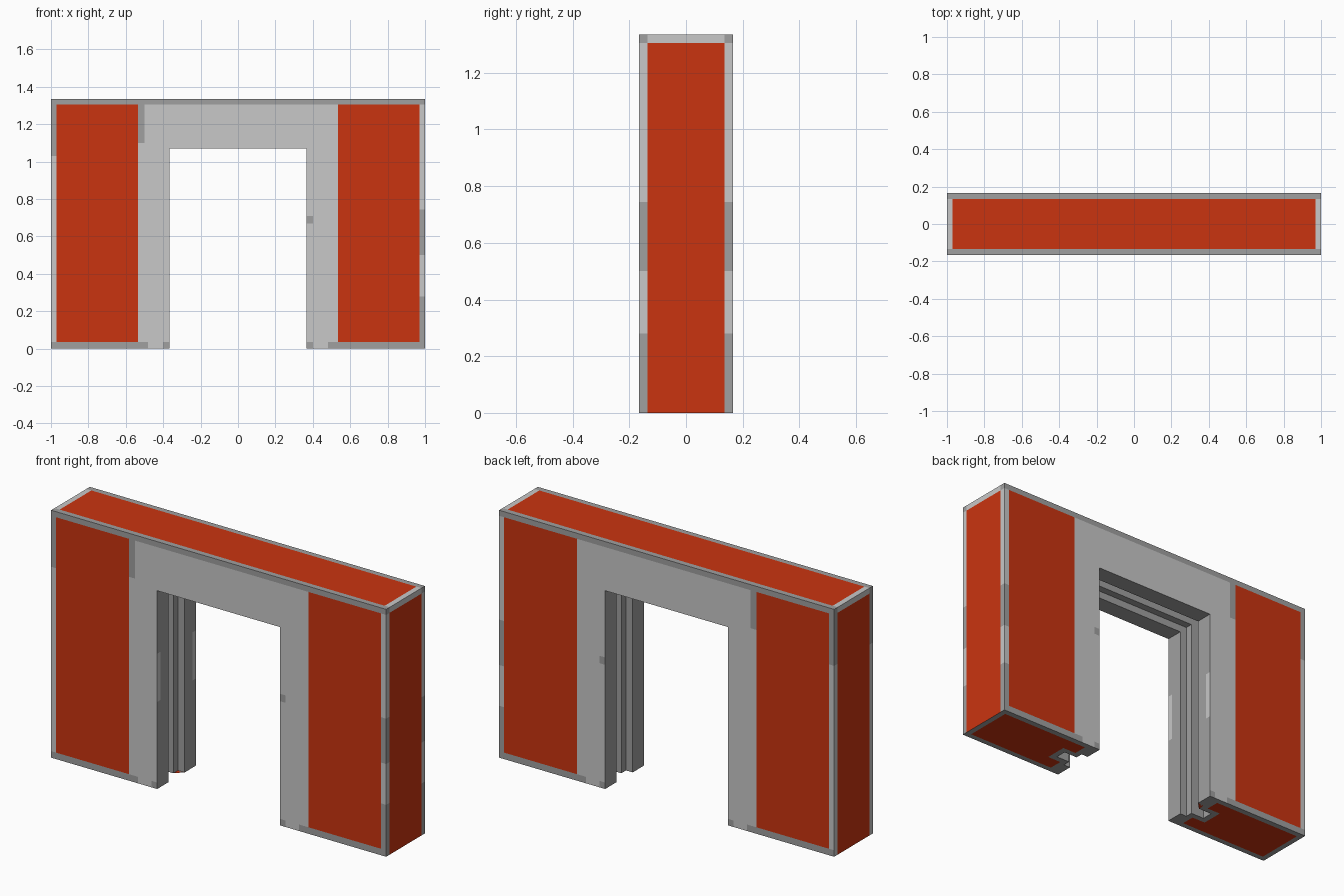
import bpy, bmesh
from mathutils import Vector

if "Cube" in bpy.data.objects:
    bpy.data.objects.remove(bpy.data.objects["Cube"])

# Overall sizes
HX, HY, TOP = 1.0, 0.165, 1.335        # half width, half depth, height
DX, DZ = 0.367, 1.07                   # doorway half width and height


def material(name, rgb):
    m = bpy.data.materials.new(name)
    m.diffuse_color = (*rgb, 1)
    m.use_nodes = True
    m.node_tree.nodes["Principled BSDF"].inputs["Base Color"].default_value = m.diffuse_color
    return m


LIGHT, DARK, ORANGE = 0, 1, 2
mats = [material("light_grey", (0.58, 0.58, 0.58)),
        material("dark_grey", (0.35, 0.35, 0.35)),
        material("orange", (0.59, 0.034, 0.005))]

# Frame cross-section: (distance from the opening, y); None marks the outer edge
half = [(0.12, 0.03), (0.04, 0.03), (0.04, 0.07), (0.0, 0.07), (0.0, HY), (None, HY)]
section = half + [(u, -y) for u, y in reversed(half)]


def ring(side, at_top):
    pts = []
    for u, y in section:
        x = HX if u is None else DX + u
        z = TOP if u is None else DZ + u
        pts.append(Vector((side * x, y, z if at_top else 0)))
    return pts


# Sweep the section up one leg, across the lintel and down the other leg
bm = bmesh.new()
rings = [[bm.verts.new(p) for p in ring(s, t)]
         for s, t in ((-1, False), (-1, True), (1, True), (1, False))]
n = len(section)
for a, b in zip(rings, rings[1:]):
    for i in range(n):
        j = (i + 1) % n
        bm.faces.new((a[i], a[j], b[j], b[i]))
caps = [bm.faces.new(rings[0]), bm.faces.new(rings[-1])]
bmesh.ops.triangulate(bm, faces=caps)
bmesh.ops.recalc_face_normals(bm, faces=bm.faces[:])

# Cut the surfaces along the borders of the painted panels
cuts = [(0, s * v) for v in (0.97, 0.535, 0.5, 0.48, 0.40, 0.44, 0.52) for s in (-1, 1)]
cuts += [(1, s * v) for v in (0.135, 0.06) for s in (-1, 1)]
cuts += [(2, v) for v in (0.035, 0.28, 0.47, 0.5, 0.67, 0.71, 0.73, 0.745, 1.03, 1.1, 1.305)]
for axis, v in cuts:
    no = Vector((0, 0, 0))
    no[axis] = 1
    bmesh.ops.bisect_plane(bm, geom=bm.verts[:] + bm.edges[:] + bm.faces[:],
                           dist=1e-5, plane_co=no * v, plane_no=no)


def outer_band(x, z):
    """Grey of the vertical corner borders."""
    if x < 0:
        return DARK if z > 1.03 else LIGHT
    return DARK if z < 0.28 or 0.5 < z < 0.745 else LIGHT


def paint(c, no):
    x, y, z = c
    ax, ay = abs(x), abs(y)
    if abs(no.y) > 0.5:                                # front and back
        if ay < 0.1 or z > 1.305:
            return DARK
        if ax > 0.97:
            return DARK if z < 0.035 else outer_band(x, z)
        if z < 0.035:
            return LIGHT if 0.40 < ax < 0.48 else DARK
        if ax > 0.535:
            return ORANGE
        if -0.535 < x < -0.5 and z > 1.1:
            return DARK
        if 0 < x < 0.40 and 0.67 < z < 0.71:
            return DARK
        return LIGHT
    if abs(no.x) > 0.5:
        if ax < 0.6:                                   # door jambs
            return LIGHT if x < 0 and ay > 0.135 and 0.47 < z < 0.73 else DARK
        if z > 1.305:                                  # outer ends
            return LIGHT if ay < 0.135 else DARK
        return ORANGE if ay < 0.135 else outer_band(x, z)
    if no.z > 0.5:                                     # top
        if ay > 0.135:
            return DARK
        return ORANGE if ax < 0.97 else LIGHT
    if z > 0.5:                                        # underside of lintel
        return DARK
    slot_rim = ay < 0.06 and ax < 0.52                 # feet
    return ORANGE if 0.44 < ax < 0.97 and ay < 0.135 and not slot_rim else DARK


for f in bm.faces:
    f.material_index = paint(f.calc_center_median(), f.normal)

mesh = bpy.data.meshes.new("doorway_wall")
bm.to_mesh(mesh)
bm.free()
for m in mats:
    mesh.materials.append(m)
bpy.context.collection.objects.link(bpy.data.objects.new("doorway_wall", mesh))
